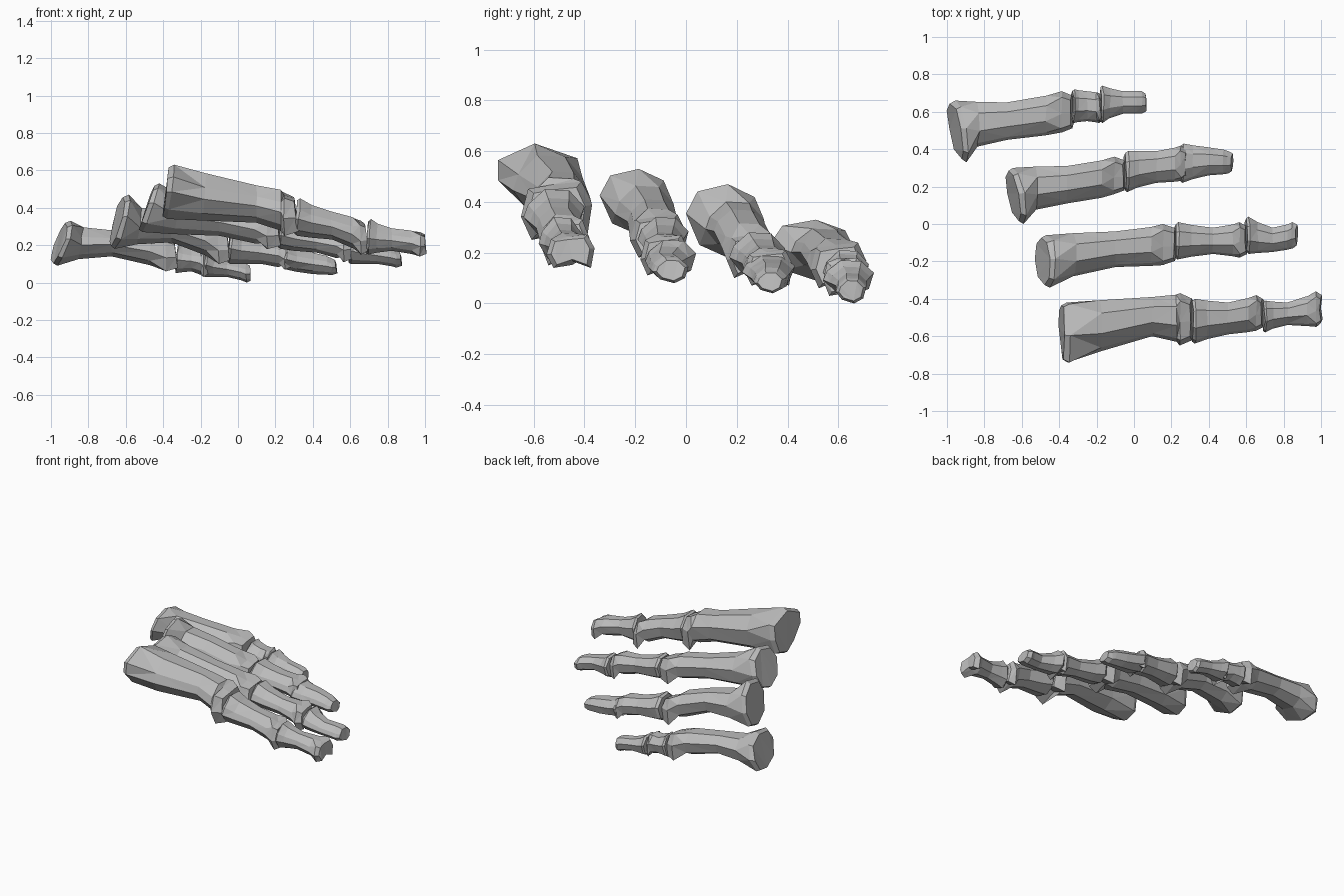
import bpy
import bmesh
import random

random.seed(4)
cube = bpy.data.objects.get("Cube")
if cube:
    bpy.data.objects.remove(cube, do_unlink=True)

# One plain bone colour
bone_grey = bpy.data.materials.new("bone_grey")
bone_grey.use_nodes = True
colour = (0.5, 0.5, 0.5, 1)
bone_grey.diffuse_color = colour
bone_grey.node_tree.nodes["Principled BSDF"].inputs["Base Color"].default_value = colour

# Eight-sided cross-sections in a unit box: (side, height)
WEDGE = [(-1, .55), (-.1, 1), (.95, .6), (1, -.1), (.8, -.8), (.2, -1), (-.4, -.65), (-1, 0)]
ROUND = [(-.7, .8), (.1, 1), (.8, .65), (1, -.1), (.75, -.8), (.1, -1), (-.65, -.65), (-1, .2)]
SHAFT = [(-.85, .4), (-.3, 1), (.5, .95), (1, .3), (.8, -.6), (.2, -1), (-.6, -.7), (-1, -.1)]
KNUCKLE = [(-.8, .75), (-.1, .9), (.7, 1), (1, .2), (.85, -1), (.1, -.6), (-.7, -1), (-1, -.2)]


def blend(a, b, t):
    """Mix two stations of the form (x, y_low, y_high, z_low, z_high)."""
    return tuple(p + (q - p) * t for p, q in zip(a, b))


def shrink(station, x, factor):
    """Copy a station to another x with a scaled outline."""
    _, y0, y1, z0, z1 = station
    cy, cz = (y0 + y1) / 2, (z0 + z1) / 2
    hy, hz = (y1 - y0) / 2 * factor, (z1 - z0) / 2 * factor
    return (x, cy - hy, cy + hy, cz - hz, cz + hz)


def ring(bm, station, outline, lean=0, skew=0, rough=0.004):
    """Add one loop of vertices, tilted along x by its height and side."""
    x, y0, y1, z0, z1 = station
    verts = []
    for side, up in outline:
        y = (y0 + y1) / 2 + side * (y1 - y0) / 2
        z = (z0 + z1) / 2 + up * (z1 - z0) / 2
        shift = lean * up * (z1 - z0) / 2 - skew * side
        verts.append(bm.verts.new((x + shift + random.uniform(-rough, rough), y, max(z, 0))))
    return verts


def bone(name, base, waist, head, lean=0.1, skew=0, flare=0.5, root=SHAFT, tip=KNUCKLE):
    """Loft a faceted bone from its base through a waist to its head."""
    length = head[0] - base[0]
    neck_x = blend(base, waist, 0.42)[0]
    bm = bmesh.new()
    stations = [
        (shrink(base, base[0], 0.9), root, lean, skew),
        (shrink(base, base[0] + length * 0.04, 1), root, lean, skew),
        (shrink(blend(base, waist, flare), neck_x, 1), SHAFT, lean / 2),
        (waist, SHAFT),
        (blend(waist, head, 0.6), SHAFT),
        (shrink(head, head[0] - length * 0.09, 1), tip),
        (shrink(head, head[0], 0.8), tip, -0.1),
    ]
    rings = [ring(bm, *entry) for entry in stations]
    for a, b in zip(rings, rings[1:]):
        for i in range(len(a)):
            j = (i + 1) % len(a)
            bm.faces.new((a[i], a[j], b[j], b[i]))
    bm.faces.new(rings[0])
    bm.faces.new(rings[-1])
    bmesh.ops.triangulate(bm, faces=bm.faces[:])
    bmesh.ops.recalc_face_normals(bm, faces=bm.faces[:])
    mesh = bpy.data.meshes.new(name)
    bm.to_mesh(mesh)
    bm.free()
    mesh.materials.append(bone_grey)
    obj = bpy.data.objects.new(name, mesh)
    bpy.context.collection.objects.link(obj)


# Front digit
bone("front_long_bone", (-.385, -.74, -.42, .34, .63), (.1, -.6, -.39, .32, .52),
     (.31, -.65, -.37, .25, .48), lean=0.13, flare=0.42, root=WEDGE)
bone("front_middle_bone", (.31, -.64, -.4, .25, .45), (.5, -.59, -.42, .23, .38),
     (.69, -.57, -.38, .15, .33))
bone("front_end_bone", (.69, -.58, -.41, .15, .34), (.82, -.54, -.42, .17, .29),
     (1, -.55, -.36, .14, .27))

# Second digit
bone("second_long_bone", (-.49, -.34, -.06, .27, .53), (-.1, -.23, -.04, .25, .41),
     (.22, -.22, 0, .18, .35), lean=0.35, flare=0.55, root=ROUND)
bone("second_middle_bone", (.22, -.19, .01, .18, .34), (.42, -.16, -.02, .16, .28),
     (.6, -.18, .01, .11, .27))
bone("second_end_bone", (.6, -.16, .04, .1, .25), (.74, -.15, -.02, .1, .2),
     (.87, -.13, .01, .08, .18), tip=SHAFT)

# Third digit
bone("third_long_bone", (-.645, 0, .3, .18, .47), (-.36, .11, .31, .215, .37),
     (-.05, .16, .36, .1, .28), lean=0.25, skew=0.025, flare=0.7, root=ROUND)
bone("third_middle_bone", (-.05, .17, .39, .1, .28), (.12, .22, .39, .1, .23),
     (.28, .23, .42, .07, .21))
bone("third_end_bone", (.25, .22, .43, .07, .19), (.4, .26, .41, .045, .16),
     (.525, .27, .39, .04, .13), tip=SHAFT)

# Back digit
bone("back_long_bone", (-.955, .33, .66, .09, .33), (-.68, .45, .65, .14, .28),
     (-.33, .49, .71, .06, .24), lean=0.3, skew=0.025, flare=0.7, root=ROUND)
bone("back_middle_bone", (-.33, .54, .72, .05, .21), (-.25, .55, .71, .06, .18),
     (-.17, .54, .7, .03, .18))
bone("back_end_bone", (-.18, .54, .74, .03, .17), (-.06, .59, .71, .03, .12),
     (.065, .59, .71, 0, .1), tip=SHAFT)
